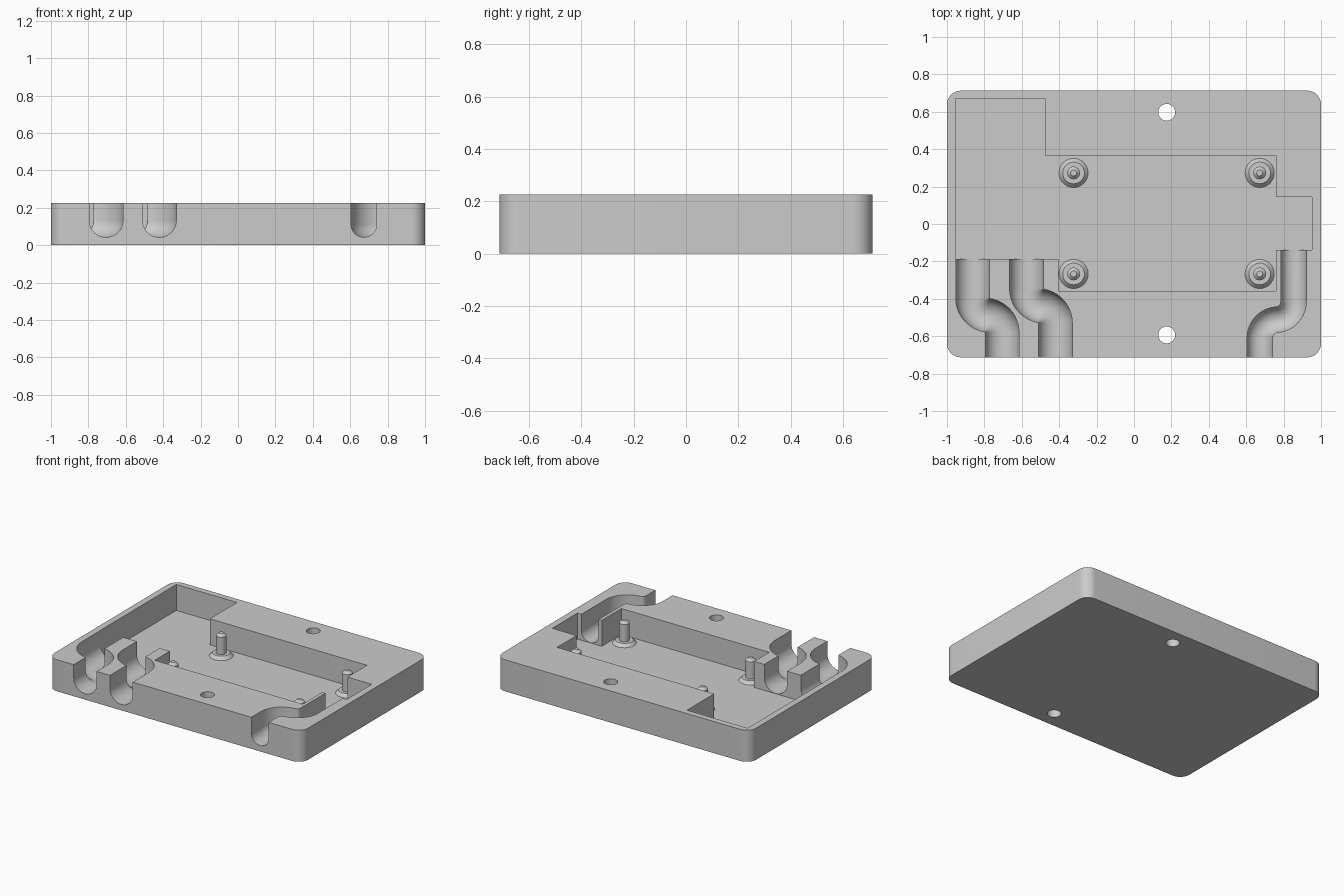
import bpy, bmesh, math
from mathutils import Vector

if "Cube" in bpy.data.objects:
    bpy.data.objects.remove(bpy.data.objects["Cube"], do_unlink=True)

TOP, FLOOR = 0.225, 0.04

grey = bpy.data.materials.new("light_grey")
grey.use_nodes = True
grey.diffuse_color = (0.6, 0.6, 0.6, 1)
grey.node_tree.nodes["Principled BSDF"].inputs["Base Color"].default_value = (0.6, 0.6, 0.6, 1)


def finish(name, bm):
    bmesh.ops.recalc_face_normals(bm, faces=bm.faces)
    mesh = bpy.data.meshes.new(name)
    bm.to_mesh(mesh)
    bm.free()
    mesh.materials.append(grey)
    ob = bpy.data.objects.new(name, mesh)
    bpy.context.collection.objects.link(ob)
    return ob


def loft(name, rings):
    """Skin a row of equal closed rings and cap both ends."""
    bm = bmesh.new()
    loops = [[bm.verts.new(p) for p in ring] for ring in rings]
    n = len(loops[0])
    for a, b in zip(loops, loops[1:]):
        for i in range(n):
            j = (i + 1) % n
            bm.faces.new((a[i], a[j], b[j], b[i]))
    bm.faces.new(loops[0])
    bm.faces.new(loops[-1])
    return finish(name, bm)


def prism(name, outline, z0, z1):
    return loft(name, [[(x, y, z) for x, y in outline] for z in (z0, z1)])


def circle(cx, cy, r, n=48, start=0.0, sweep=math.tau):
    return [(cx + r * math.cos(start + sweep * i / n),
             cy + r * math.sin(start + sweep * i / n)) for i in range(n)]


def smooth(ob):
    bpy.ops.object.select_all(action='DESELECT')
    ob.select_set(True)
    bpy.context.view_layer.objects.active = ob
    bpy.ops.object.shade_smooth_by_angle(angle=math.radians(30))


def cable_channel(name, x0, x1, y_start, y_bend, bend, r):
    """Round-bottomed U swept along an S-bend that runs out of the front."""
    side = 1 if x1 > x0 else -1
    turn = math.acos(1 - abs(x1 - x0) / (2 * bend))
    steps = 16
    path = [(x0, y_start, 0)]
    for i in range(steps + 1):
        a = turn * i / steps
        path.append((x0 + side * bend * (1 - math.cos(a)), y_bend - bend * math.sin(a), a))
    y_end = y_bend - 2 * bend * math.sin(turn)
    for i in range(steps - 1, -1, -1):
        a = turn * i / steps
        path.append((x1 - side * bend * (1 - math.cos(a)), y_end + bend * math.sin(a), a))
    path.append((x1, -0.8, 0))
    zc = FLOOR + 0.002 + r
    arc = [math.pi + math.pi * i / 20 for i in range(21)]
    section = [(-r, 0.3)] + [(r * math.cos(a), zc + r * math.sin(a)) for a in arc] + [(r, 0.3)]
    rings = []
    for x, y, a in path:
        across = Vector((math.cos(a), side * math.sin(a)))
        rings.append([(x + u * across.x, y + u * across.y, z) for u, z in section])
    return loft(name, rings)


# Base plate with rounded corners
R = 0.075
outline = []
for k, (sx, sy) in enumerate([(1, 1), (-1, 1), (-1, -1), (1, -1)]):
    outline += circle(sx * (1 - R), sy * (0.713 - R), R, 12, k * math.pi / 2, math.pi / 2)
    end = (k + 1) * math.pi / 2
    outline.append((sx * (1 - R) + R * math.cos(end), sy * (0.713 - R) + R * math.sin(end)))
plate = prism("base_plate", outline, 0, TOP)

# Stepped pocket, screw holes and cable channels
pocket = [(-0.955, 0.67), (-0.477, 0.67), (-0.477, 0.365), (0.76, 0.365), (0.76, 0.145),
          (0.952, 0.145), (0.952, -0.138), (0.76, -0.138), (0.76, -0.358),
          (-0.405, -0.358), (-0.405, -0.188), (-0.955, -0.188)]
cutters = [
    prism("pocket_cutter", pocket, FLOOR, 0.35),
    prism("back_hole_cutter", circle(0.175, 0.597, 0.045), -0.1, 0.4),
    prism("front_hole_cutter", circle(0.175, -0.593, 0.045), -0.1, 0.4),
    cable_channel("outer_channel_cutter", -0.863, -0.705, -0.15, -0.395, 0.094, 0.09),
    cable_channel("inner_channel_cutter", -0.575, -0.42, -0.15, -0.345, 0.094, 0.09),
    cable_channel("narrow_channel_cutter", 0.853, 0.673, -0.1, -0.415, 0.097, 0.068),
]
bpy.context.view_layer.objects.active = plate
for cutter in cutters:
    mod = plate.modifiers.new(cutter.name, 'BOOLEAN')
    mod.operation = 'DIFFERENCE'
    mod.solver = 'EXACT'
    mod.object = cutter
    bpy.ops.object.modifier_apply(modifier=mod.name)
for cutter in cutters:
    bpy.data.objects.remove(cutter, do_unlink=True)
smooth(plate)

# Board pins: flared foot, shaft and chamfered tip
profile = [(0.078, FLOOR - 0.005), (0.078, FLOOR), (0.058, 0.062), (0.034, 0.062),
           (0.034, 0.185), (0.016, 0.203)]
for side, x in (("left", 0.672), ("right", -0.323)):
    for end, y in (("back", 0.273), ("front", -0.267)):
        pin = loft(f"{end}_{side}_pin",
                   [[(px, py, z) for px, py in circle(x, y, r, 32)] for r, z in profile])
        smooth(pin)
